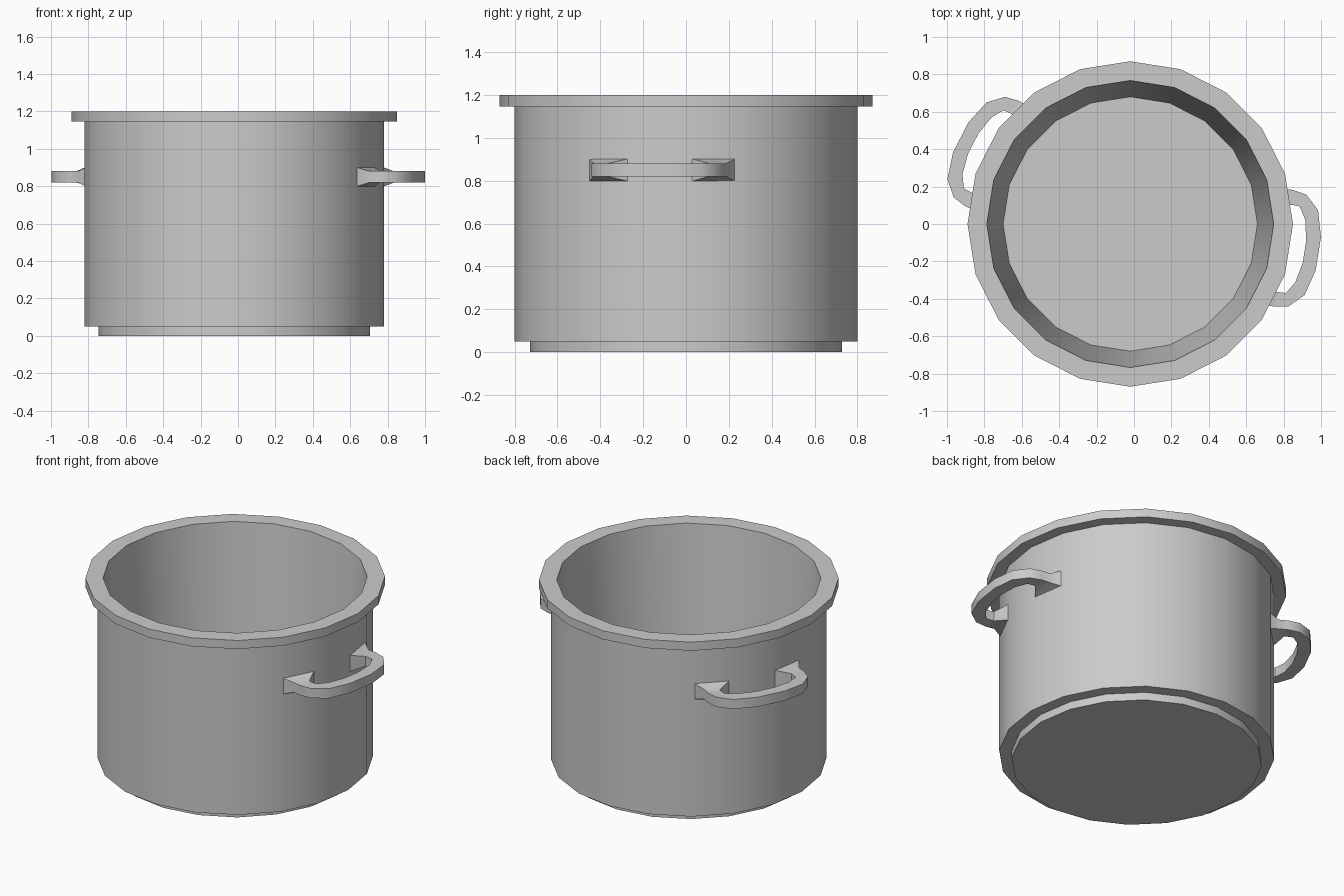
import bpy, bmesh
from math import cos, sin, radians
from mathutils import Matrix

cube = bpy.data.objects.get("Cube")
if cube:
    bpy.data.objects.remove(cube)

SIDES = 20
CENTRE_X = -0.02
HANDLE_Z = 0.85

# Brushed metal colour
metal = bpy.data.materials.new("grey_metal")
metal.use_nodes = True
GREY = (0.6, 0.6, 0.6, 1)
metal.diffuse_color = GREY
metal.node_tree.nodes["Principled BSDF"].inputs["Base Color"].default_value = GREY


def finish(name, bm, angle):
    mesh = bpy.data.meshes.new(name)
    bm.to_mesh(mesh)
    bm.free()
    mesh.materials.append(metal)
    obj = bpy.data.objects.new(name, mesh)
    bpy.context.collection.objects.link(obj)
    bpy.ops.object.select_all(action="DESELECT")
    obj.select_set(True)
    bpy.context.view_layer.objects.active = obj
    bpy.ops.object.shade_smooth_by_angle(angle=radians(angle))
    return obj


def revolve(name, profile, cap_start=False, cap_end=False):
    """Spin (radius, height) points around the pot's axis."""
    bm = bmesh.new()
    rings = []
    for r, z in profile:
        rings.append([bm.verts.new((CENTRE_X + r * cos(radians(i * 360 / SIDES)),
                                    r * sin(radians(i * 360 / SIDES)), z))
                      for i in range(SIDES)])
    for low, high in zip(rings, rings[1:]):
        for i in range(SIDES):
            j = (i + 1) % SIDES
            bm.faces.new((low[i], low[j], high[j], high[i]))
    if cap_start:
        bm.faces.new(rings[0][::-1])
    if cap_end:
        bm.faces.new(rings[-1])
    return finish(name, bm, 30)


# Pot: base, outer wall, rim and tapering inside
revolve("base", [(0.727, 0), (0.727, 0.05)], cap_start=True)
revolve("outer_wall", [(0.727, 0.05), (0.80, 0.05), (0.80, 1.145)])
revolve("rim", [(0.80, 1.145), (0.87, 1.145), (0.87, 1.2), (0.767, 1.2)])
revolve("inside", [(0.767, 1.2), (0.68, 0.06)], cap_end=True)

# Half handle as sections: outer (out, along), inner (out, along), half height
HALF = [
    ((0.705, 0.35), (0.775, 0.14), 0.055),
    ((0.775, 0.313), (0.825, 0.235), 0.031),
    ((0.83, 0.316), (0.85, 0.236), 0.031),
    ((0.905, 0.302), (0.88, 0.234), 0.031),
    ((0.98, 0.23), (0.92, 0.17), 0.031),
    ((1.018, 0.09), (0.943, 0.06), 0.031),
]


def handle(name, angle):
    mirrored = [((o[0], -o[1]), (i[0], -i[1]), h) for o, i, h in reversed(HALF)]
    bm = bmesh.new()
    loops = []
    for outer, inner, h in HALF + mirrored:
        corners = ((outer, -h), (outer, h), (inner, h), (inner, -h))
        loops.append([bm.verts.new((p[0], p[1], dz)) for p, dz in corners])
    for a, b in zip(loops, loops[1:]):
        for i in range(4):
            j = (i + 1) % 4
            bm.faces.new((a[i], a[j], b[j], b[i]))
    bm.faces.new(loops[0][::-1])
    bm.faces.new(loops[-1])
    bmesh.ops.recalc_face_normals(bm, faces=bm.faces)
    place = Matrix.Translation((CENTRE_X, 0, HANDLE_Z)) @ Matrix.Rotation(radians(angle), 4, "Z")
    bm.transform(place)
    finish(name, bm, 42)


handle("left_handle", -9)
handle("right_handle", 153)
